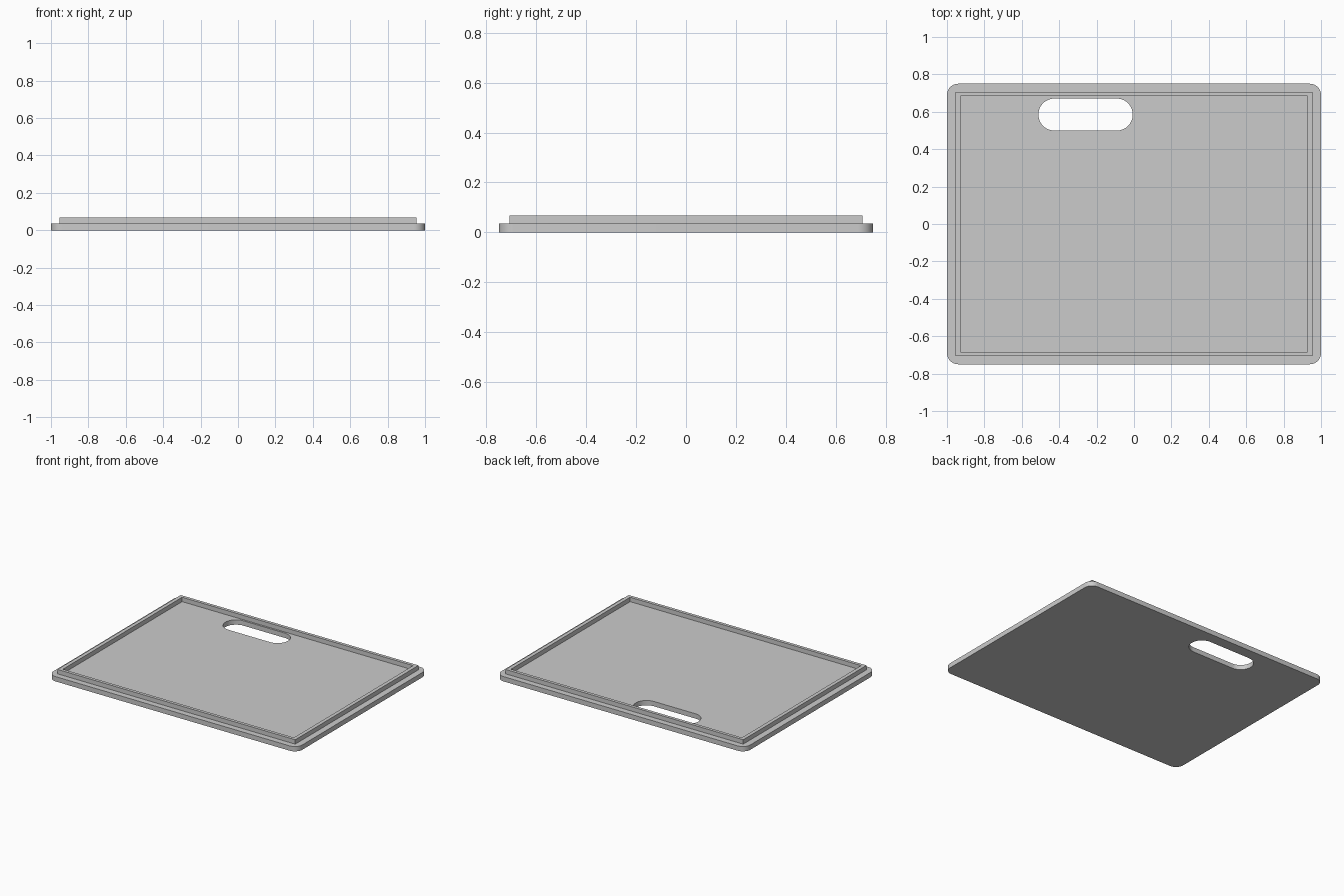
import bpy
import bmesh
from math import cos, sin, pi, radians

cube = bpy.data.objects.get("Cube")
if cube:
    bpy.data.objects.remove(cube, do_unlink=True)

grey = bpy.data.materials.new("light_grey")
grey.use_nodes = True
colour = (0.6, 0.6, 0.6, 1)
grey.diffuse_color = colour
grey.node_tree.nodes["Principled BSDF"].inputs["Base Color"].default_value = colour


def outline(cx, cy, hx, hy, radius=0, steps=12):
    """Rectangle centred on (cx, cy), with rounded corners if radius is set."""
    points = []
    for k, (sx, sy) in enumerate([(1, 1), (-1, 1), (-1, -1), (1, -1)]):
        x, y = cx + sx * (hx - radius), cy + sy * (hy - radius)
        if not radius:
            points.append((x, y))
            continue
        for i in range(steps + 1):
            a = (k + i / steps) * pi / 2
            points.append((x + radius * cos(a), y + radius * sin(a)))
    return points


def slab(name, outer, hole, bottom, top):
    """Extrude an outline with a hole between two heights."""
    curve = bpy.data.curves.new(name, 'CURVE')
    curve.dimensions = '2D'
    curve.fill_mode = 'BOTH'
    curve.extrude = (top - bottom) / 2
    for loop in (outer, hole):
        spline = curve.splines.new('POLY')
        spline.points.add(len(loop) - 1)
        for point, (x, y) in zip(spline.points, loop):
            point.co = (x, y, 0, 1)
        spline.use_cyclic_u = True
    obj = bpy.data.objects.new(name, curve)
    bpy.context.collection.objects.link(obj)
    obj.location.z = (bottom + top) / 2
    bpy.ops.object.select_all(action='DESELECT')
    obj.select_set(True)
    bpy.context.view_layer.objects.active = obj
    bpy.ops.object.convert(target='MESH')
    obj = bpy.context.object

    # Weld the caps to the walls
    bm = bmesh.new()
    bm.from_mesh(obj.data)
    bmesh.ops.remove_doubles(bm, verts=bm.verts, dist=0.0001)
    bmesh.ops.recalc_face_normals(bm, faces=bm.faces)
    bm.to_mesh(obj.data)
    bm.free()
    obj.data.materials.clear()
    obj.data.materials.append(grey)
    bpy.ops.object.shade_smooth_by_angle(angle=radians(30))
    return obj


# Rounded base plate with the handle slot
base_top = 0.035
slot = outline(-0.259, 0.585, 0.252, 0.0855, 0.085)
slab("base_plate", outline(0, 0, 1, 0.75, 0.06), slot, 0, base_top)

# Thin raised rim with square corners
slab("raised_rim", outline(0, 0, 0.955, 0.707), outline(0, 0, 0.928, 0.684),
     base_top, 0.067)
